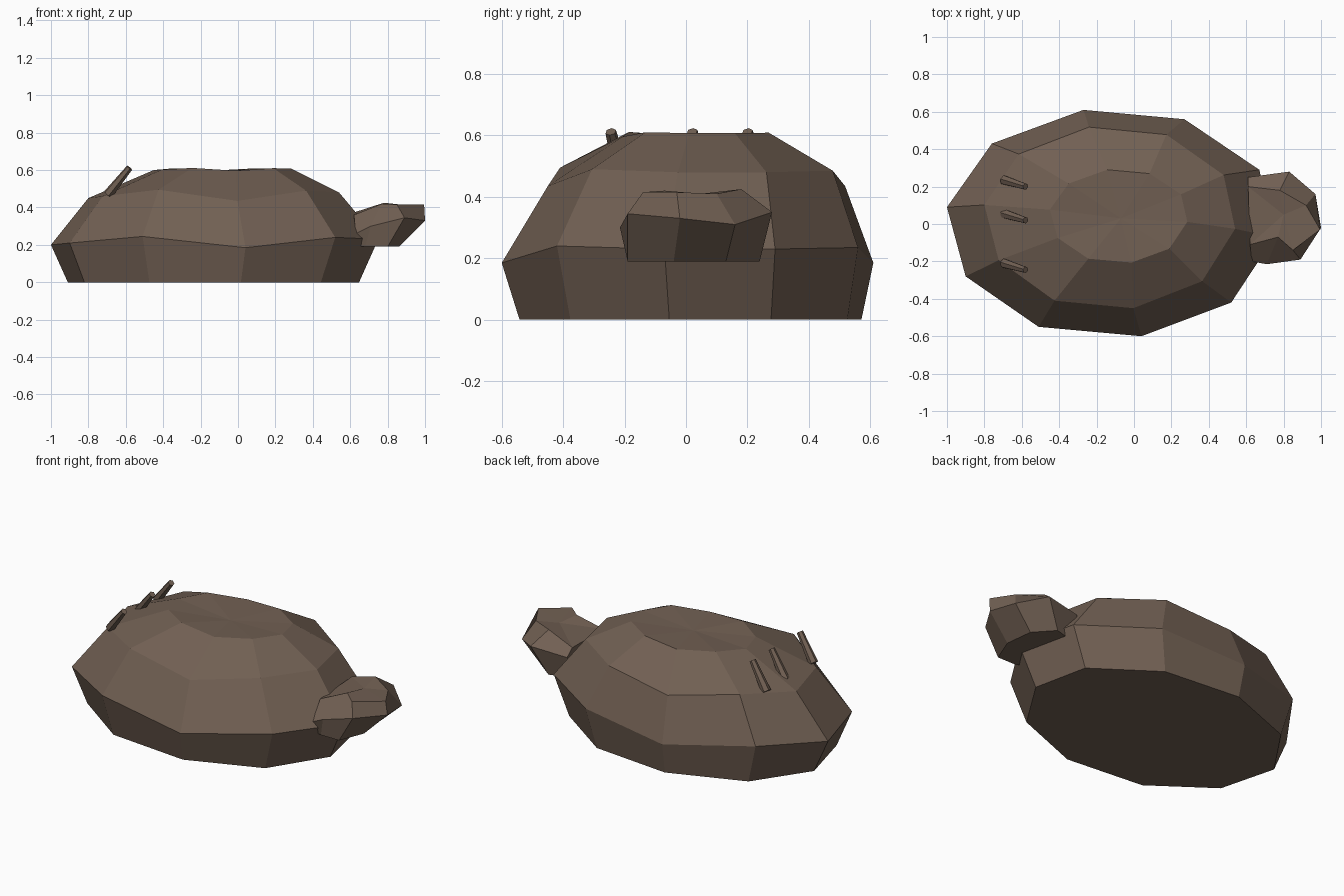
import bpy
import bmesh
from mathutils import Vector

default_cube = bpy.data.objects.get("Cube")
if default_cube:
    bpy.data.objects.remove(default_cube, do_unlink=True)


def make_material(name, colour):
    material = bpy.data.materials.new(name)
    material.use_nodes = True
    material.diffuse_color = colour
    shader = material.node_tree.nodes["Principled BSDF"]
    shader.inputs["Base Color"].default_value = colour
    shader.inputs["Roughness"].default_value = 0.9
    return material


brown = make_material("earth_brown", (0.165, 0.116, 0.086, 1))


def finish(name, bm):
    """Turn a bmesh into a flat shaded brown object."""
    bmesh.ops.recalc_face_normals(bm, faces=bm.faces[:])
    mesh = bpy.data.meshes.new(name)
    bm.to_mesh(mesh)
    bm.free()
    mesh.materials.append(brown)
    part = bpy.data.objects.new(name, mesh)
    bpy.context.collection.objects.link(part)
    return part


def loft(name, rings, peak):
    """Join equal rings with quads, cap the base, fan the top to a peak."""
    bm = bmesh.new()
    loops = [[bm.verts.new(point) for point in ring] for ring in rings]
    count = len(loops[0])
    for lower, upper in zip(loops, loops[1:]):
        for i in range(count):
            j = (i + 1) % count
            bm.faces.new((lower[i], lower[j], upper[j], upper[i]))
    bm.faces.new(loops[0][::-1])
    top = bm.verts.new(peak)
    for i in range(count):
        bm.faces.new((loops[-1][i], loops[-1][(i + 1) % count], top))
    return finish(name, bm)


# Body: one uneven ten-sided rim, scaled into the rings of a low dome
rim = [(-1, .09, .2), (-.9, -.28, .21), (-.51, -.55, .245), (.04, -.6, .185),
       (.52, -.42, .24), (.75, -.07, .23), (.67, .29, .23), (.27, .56, .235),
       (-.27, .61, .185), (-.76, .43, .235)]


def dome_ring(sx, sy, dx, dy, base, wobble):
    return [(x * sx + dx, y * sy + dy, base + z * wobble) for x, y, z in rim]


loft("body", [dome_ring(.89, .92, -.02, .01, 0, 0),
              rim,
              dome_ring(.766, .8, -.034, .03, .25, 1),
              dome_ring(.42, .41, -.03, .04, .55, .25)], (-.07, .03, .59))

# Head: wedge with a flat underside, wide brow and shallow crown
jaw = [(.6, .2, .19), (.74, .24, .19), (.84, .13, .19), (.86, -.04, .19),
       (.8, -.19, .19), (.68, -.19, .19), (.62, -.17, .19)]
brow = [(.61, .25, .33), (.83, .28, .35), (.97, .16, .31), (1, -.02, .33),
        (.89, -.19, .345), (.71, -.215, .3), (.63, -.2, .26)]
crown = [(.61, .2, .37), (.78, .18, .425), (.92, .1, .41), (.995, -.03, .415),
         (.85, -.14, .415), (.77, -.07, .42), (.62, -.11, .36)]
loft("head", [jaw, brow, crown], (.8, .05, .41))

# Spines: three tapered rods leaning forward over the rump
for label, y in (("right", -.21), ("middle", .055), ("left", .235)):
    start, end = Vector((-.695, y, .47)), Vector((-.58, y - .035, .612))
    axis = end - start
    bm = bmesh.new()
    bmesh.ops.create_cone(bm, cap_ends=True, segments=6, radius1=.027,
                          radius2=.018, depth=axis.length)
    spine = finish(label + "_spine", bm)
    spine.location = (start + end) / 2
    spine.rotation_euler = axis.to_track_quat('Z', 'Y').to_euler()
